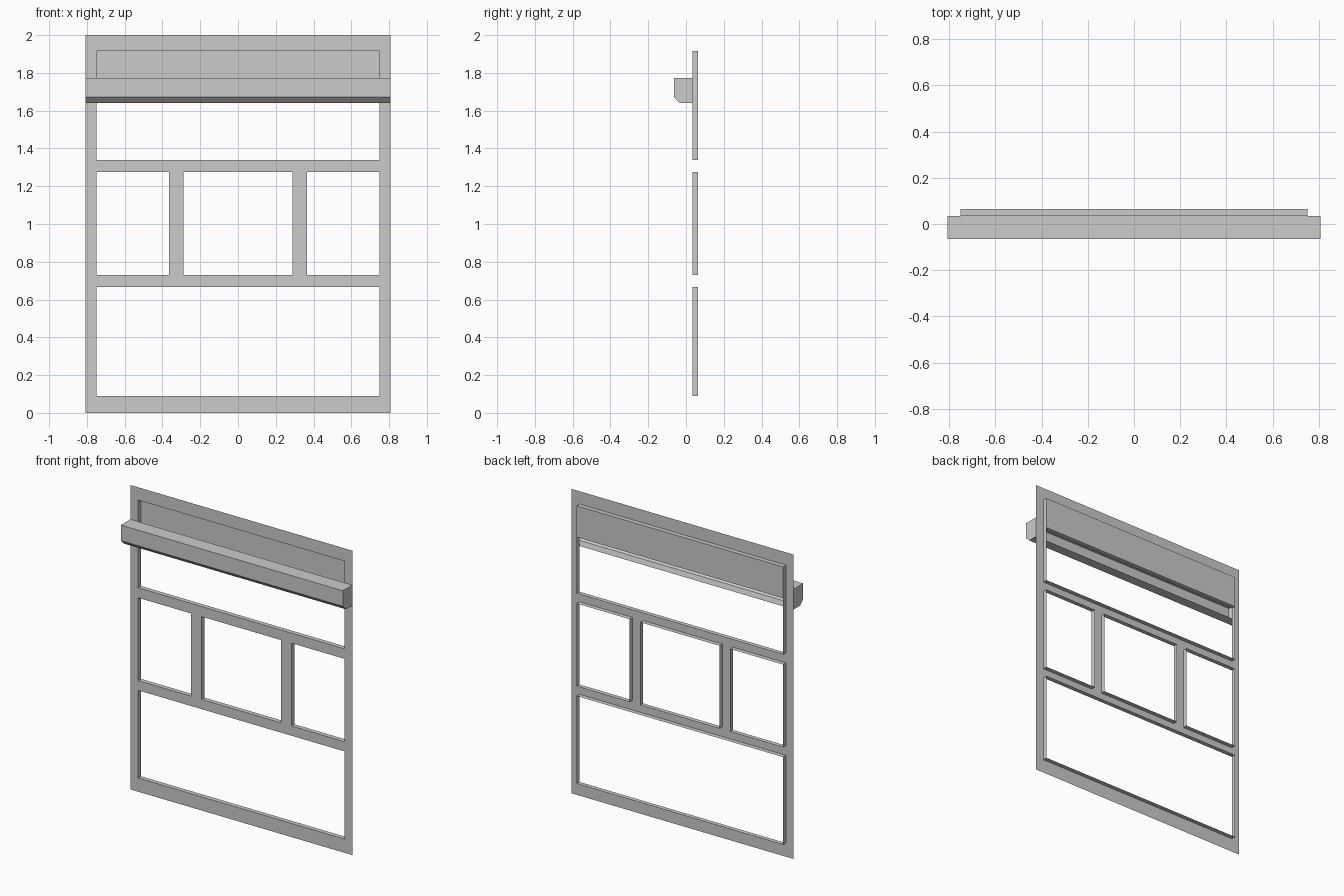
import bpy, bmesh

if "Cube" in bpy.data.objects:
    bpy.data.objects.remove(bpy.data.objects["Cube"])

W, H = 0.807, 2.0
FRONT, BACK, WALL = -0.064, 0.064, 0.034
PANEL_Z = 1.71
# openings: x0, x1, z0, z1
OPENINGS = [(-0.75, 0.75, 0.09, 0.666),
            (-0.75, -0.365, 0.73, 1.274),
            (-0.288, 0.288, 0.73, 1.274),
            (0.365, 0.75, 0.73, 1.274),
            (-0.75, 0.75, 1.34, 1.916)]


def make(name, build):
    bm = bmesh.new()
    build(bm)
    bmesh.ops.remove_doubles(bm, verts=bm.verts, dist=1e-5)
    me = bpy.data.meshes.new(name)
    bm.to_mesh(me)
    bm.free()
    ob = bpy.data.objects.new(name, me)
    bpy.context.collection.objects.link(ob)


def face(bm, *pts):
    bm.faces.new([bm.verts.new(p) for p in pts])


def upright(bm, x0, x1, z0, z1, y):
    face(bm, (x0, y, z0), (x1, y, z0), (x1, y, z1), (x0, y, z1))


# Thin facade sheet: grid cells, skipping the openings
def wall(bm):
    xs = sorted({-W, W} | {v for o in OPENINGS for v in o[:2]})
    zs = sorted({0, H} | {v for o in OPENINGS for v in o[2:]})
    for x0, x1 in zip(xs, xs[1:]):
        for z0, z1 in zip(zs, zs[1:]):
            cx, cz = (x0 + x1) / 2, (z0 + z1) / 2
            if not any(a < cx < b and c < cz < d for a, b, c, d in OPENINGS):
                upright(bm, x0, x1, z0, z1, WALL)
    bmesh.ops.remove_doubles(bm, verts=bm.verts, dist=1e-5)
    bmesh.ops.dissolve_limit(bm, angle_limit=0.01, verts=bm.verts, edges=bm.edges)


# Reveals running back from each opening, normals facing into it
def reveals(bm):
    for x0, x1, z0, z1 in OPENINGS:
        ring = [(x0, z0), (x1, z0), (x1, z1), (x0, z1)]
        for (ax, az), (bx, bz) in zip(ring, ring[1:] + ring[:1]):
            face(bm, (ax, WALL, az), (bx, WALL, bz), (bx, BACK, bz), (ax, BACK, az))


# Recessed sign panel with a lower return
def panel(bm):
    x0, x1, z0, z1 = OPENINGS[-1]
    upright(bm, x0, x1, PANEL_Z, z1, BACK)
    face(bm, (x0, WALL, PANEL_Z), (x0, BACK, PANEL_Z),
         (x1, BACK, PANEL_Z), (x1, WALL, PANEL_Z))


# Hollow awning box, open at the back, chamfered lower front edge
def awning(bm):
    prof = [(WALL, 1.774), (FRONT, 1.774), (FRONT, 1.672), (-0.032, 1.64), (WALL, 1.64)]
    for (ay, az), (by, bz) in zip(prof, prof[1:]):
        face(bm, (-W, ay, az), (-W, by, bz), (W, by, bz), (W, ay, az))
    face(bm, *[(W, y, z) for y, z in prof])
    face(bm, *[(-W, y, z) for y, z in reversed(prof)])


make("facade_wall", wall)
make("opening_reveals", reveals)
make("recessed_panel", panel)
make("awning_box", awning)
